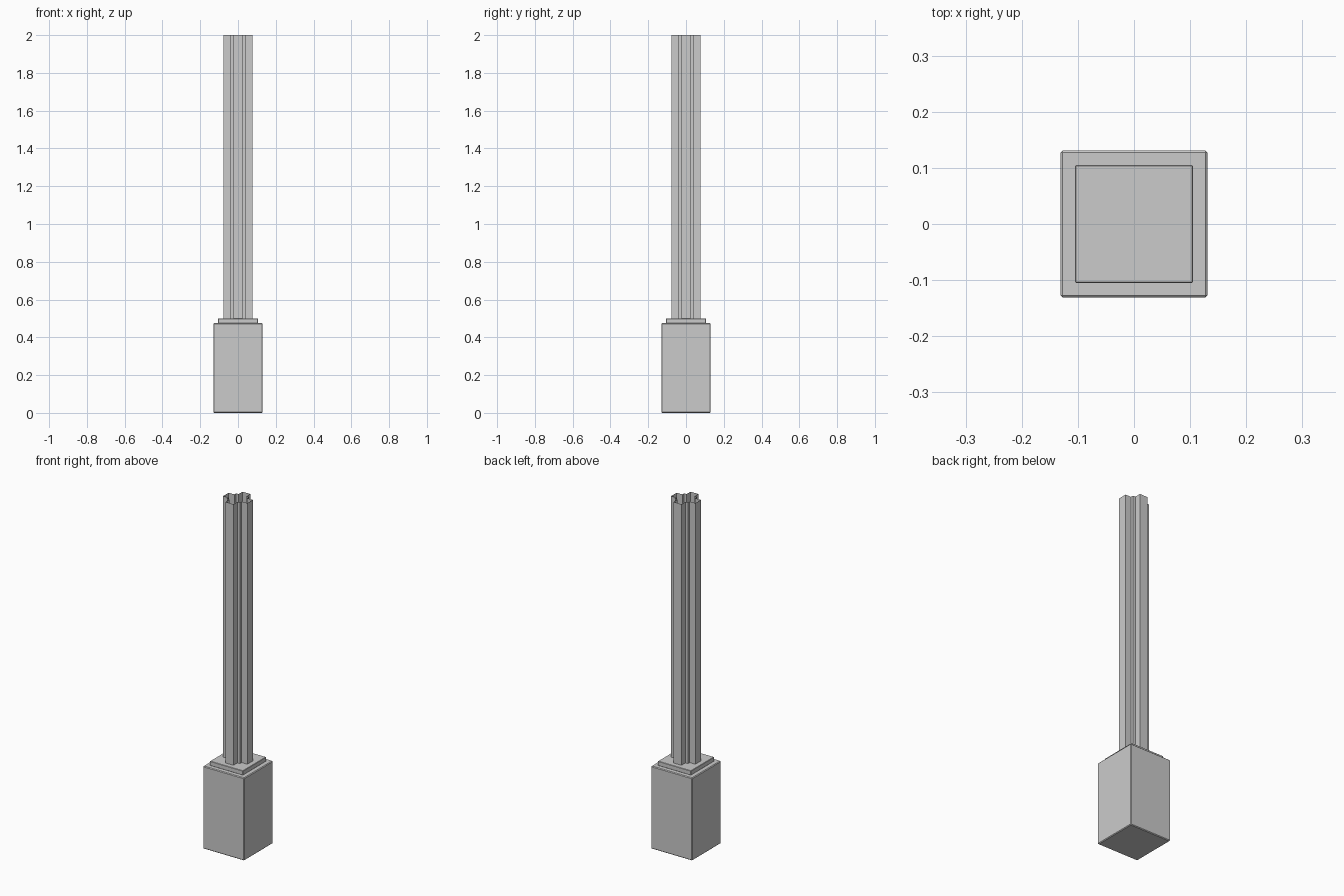
import bpy, bmesh

if "Cube" in bpy.data.objects:
    bpy.data.objects.remove(bpy.data.objects["Cube"])


def add_object(name, bm):
    bmesh.ops.recalc_face_normals(bm, faces=bm.faces[:])
    mesh = bpy.data.meshes.new(name)
    bm.to_mesh(mesh)
    bm.free()
    obj = bpy.data.objects.new(name, mesh)
    bpy.context.collection.objects.link(obj)
    return obj


def block(name, half, z0, z1, bevel):
    bm = bmesh.new()
    bmesh.ops.create_cube(bm, size=1)
    for v in bm.verts:
        v.co = (v.co.x * 2 * half, v.co.y * 2 * half, z0 if v.co.z < 0 else z1)
    obj = add_object(name, bm)
    mod = obj.modifiers.new("edge_bevel", 'BEVEL')
    mod.width = bevel
    mod.segments = 1
    return obj


# Square pedestal and thin plinth plate
block("pedestal", 0.131, 0.0, 0.475, 0.004)
block("plinth_plate", 0.105, 0.474, 0.50, 0.002)

# Shaft: stepped cross-section, open-ended walls
quarter = [(0.077, 0.025), (0.041, 0.025), (0.041, 0.041), (0.025, 0.041), (0.025, 0.077)]
profile = []
for _ in range(4):
    profile += quarter
    quarter = [(-y, x) for x, y in quarter]

bm = bmesh.new()
low = [bm.verts.new((x, y, 0.50)) for x, y in profile]
high = [bm.verts.new((x, y, 2.0)) for x, y in profile]
n = len(profile)
for i in range(n):
    j = (i + 1) % n
    bm.faces.new((low[i], low[j], high[j], high[i]))
add_object("column_shaft", bm)
